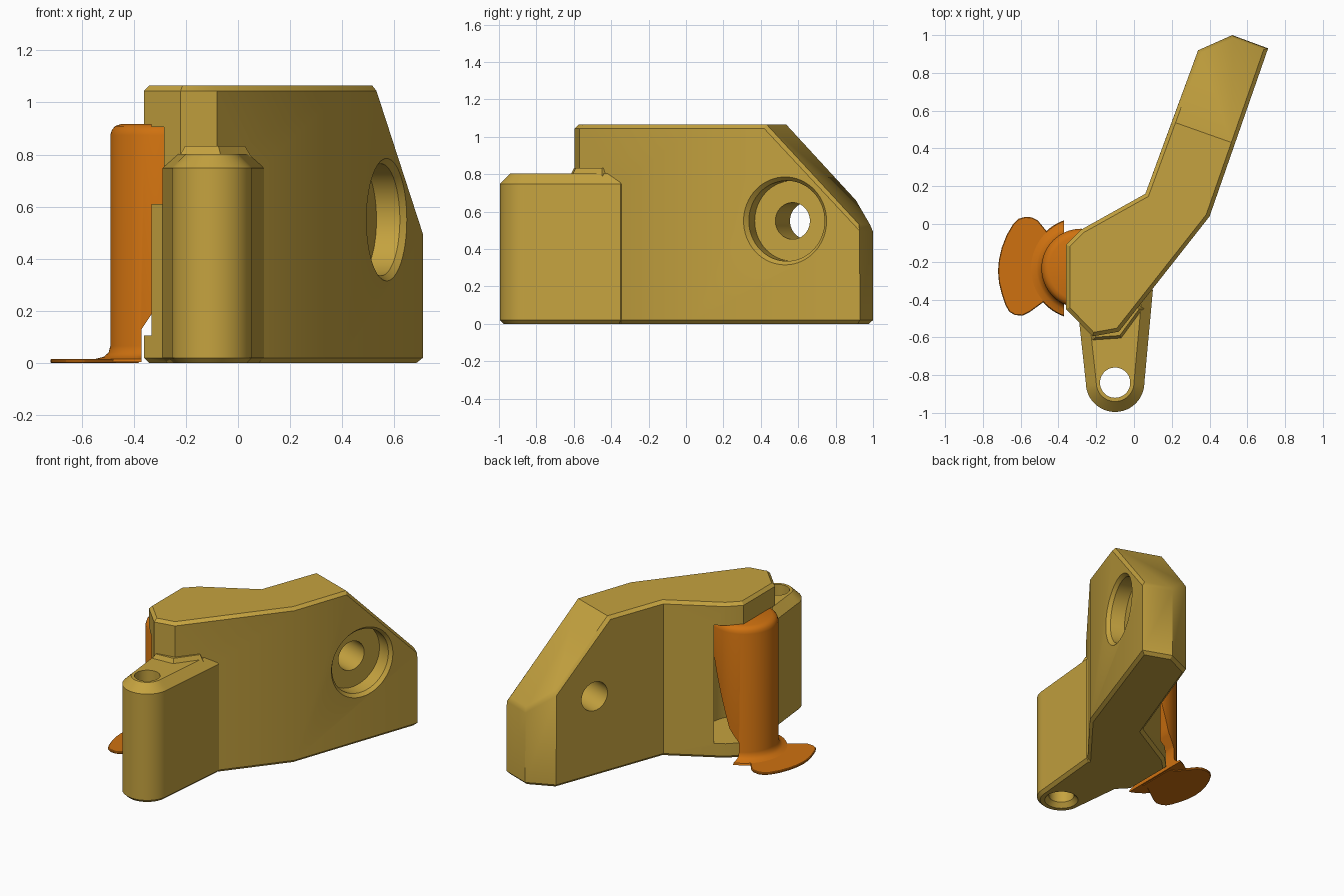
import bpy, bmesh, math
from mathutils import Matrix, Vector

if "Cube" in bpy.data.objects:
    bpy.data.objects.remove(bpy.data.objects["Cube"])


def material(name, rgb):
    m = bpy.data.materials.new(name)
    m.diffuse_color = (*rgb, 1)
    m.use_nodes = True
    m.node_tree.nodes["Principled BSDF"].inputs["Base Color"].default_value = m.diffuse_color
    return m


GOLD = material("ochre_plastic", (0.56, 0.365, 0.05))
ORANGE = material("orange_plastic", (0.62, 0.165, 0.005))


def finish(bm, name, mat):
    bmesh.ops.recalc_face_normals(bm, faces=bm.faces)
    me = bpy.data.meshes.new(name)
    bm.to_mesh(me)
    bm.free()
    me.materials.append(mat)
    ob = bpy.data.objects.new(name, me)
    bpy.context.collection.objects.link(ob)
    return ob


def loft(rings, name, mat, matrix=Matrix()):
    """Skin equal-length rings of points and cap both ends."""
    bm = bmesh.new()
    vs = [[bm.verts.new(matrix @ Vector(p)) for p in ring] for ring in rings]
    n = len(vs[0])
    for a, b in zip(vs, vs[1:]):
        for i in range(n):
            j = (i + 1) % n
            bm.faces.new((a[i], a[j], b[j], b[i]))
    bm.faces.new(vs[0][::-1])
    bm.faces.new(vs[-1])
    return finish(bm, name, mat)


def inset(pts, d):
    """Mitred inward offset of a counter-clockwise outline."""
    out = []
    for i, p in enumerate(pts):
        p, a, b = Vector(p), Vector(pts[i - 1]), Vector(pts[(i + 1) % len(pts)])
        e, f = (p - a).normalized(), (b - p).normalized()
        m, k = Vector((-e.y, e.x)), Vector((-f.y, f.x))
        out.append(p + (m + k) * d / (1 + m.dot(k)))
    return out


def prism(pts, levels, name, mat, matrix=Matrix()):
    """levels: (z, inset) pairs from bottom to top."""
    return loft([[(p[0], p[1], z) for p in inset(pts, d)] for z, d in levels],
                name, mat, matrix)


def lathe(profile, name, mat, matrix=Matrix(), n=64):
    ang = [2 * math.pi * i / n for i in range(n)]
    return loft([[(r * math.cos(a), r * math.sin(a), z) for a in ang]
                 for r, z in profile], name, mat, matrix)


def boolean(ob, other, op):
    mod = ob.modifiers.new(op.lower(), 'BOOLEAN')
    mod.operation, mod.solver, mod.object = op, 'EXACT', other
    bpy.context.view_layer.objects.active = ob
    bpy.ops.object.modifier_apply(modifier=mod.name)
    bpy.data.objects.remove(other)


def smooth(ob, angle=30):
    bpy.ops.object.select_all(action='DESELECT')
    ob.select_set(True)
    bpy.context.view_layer.objects.active = ob
    bpy.ops.object.shade_smooth_by_angle(angle=math.radians(angle))


# bracket: bent outline, sloped end, thin chamfer round the upright sides
outline = [(-.36, -.45), (-.22, -.595), (-.08, -.57), (.40, .04), (.71, .93),
           (.52, 1.0), (.34, .92), (.06, .16), (-.28, -.03), (-.36, -.11)]
body = prism(outline, [(0, 0), (1.065, 0)], "bracket_body", GOLD)
bm = bmesh.new()
bm.from_mesh(body.data)
cut = bmesh.ops.bisect_plane(bm, geom=bm.verts[:] + bm.edges[:] + bm.faces[:],
                             plane_co=(.52, .43, 1.065),
                             plane_no=(.334, .943, .98), clear_outer=True)
bmesh.ops.holes_fill(bm, edges=[e for e in bm.edges if e.is_boundary], sides=0)
bmesh.ops.recalc_face_normals(bm, faces=bm.faces)
rim = [e for e in bm.edges
       if sum(abs(f.normal.z) < .1 for f in e.link_faces) == 1]
bmesh.ops.bevel(bm, geom=rim, offset=.02, segments=1, affect='EDGES')
bm.to_mesh(body.data)
bm.free()

# lug with a round nose
nose = [(-.10 + .155 * math.cos(a), -.84 + .155 * math.sin(a))
        for a in [math.pi * (1 + i / 24) for i in range(25)]]
lug = prism(nose + [(.10, -.35), (.03, -.28), (-.2, -.35), (-.29, -.52)],
            [(0, .02), (.02, 0), (.748, 0), (.803, .055)], "lug", GOLD)
boolean(body, lug, 'UNION')

# small step where the lug meets the bracket
step = prism([(-.215, -.61), (-.07, -.60), (.04, -.45), (.0, -.40), (-.2, -.45)],
             [(.79, -.01), (.832, .01)], "step", GOLD)
boolean(body, step, 'UNION')

# lug pin hole, countersunk below
boolean(body, lathe([(.115, -.01), (.08, .03), (.08, 1)], "pin_hole", GOLD,
                    Matrix.Translation((-.10, -.84, 0))), 'DIFFERENCE')

# counterbored hole across the arm
axis = Vector((.943, -.334, 0))
place = (Matrix.Translation((.573, .53, .55))
         @ axis.to_track_quat('Z', 'Y').to_matrix().to_4x4())
boolean(body, lathe([(.098, -.6), (.098, -.12), (.215, -.12), (.215, -.025),
                     (.237, 0), (.237, .1)], "arm_hole", GOLD, place),
        'DIFFERENCE')

# pocket for the lever
pivot = Vector((-.28, -.235, 0))
for centre, r, z0, z1 in [((-.28, -.235, 0), .25, .105, .915),
                          ((-.30, -.28, 0), .25, .61, .905)]:
    boolean(body, lathe([(r, z0), (r, z1)], "pocket", GOLD,
                        Matrix.Translation(centre)), 'DIFFERENCE')
smooth(body)

# lever: rounded barrel flaring into its foot, tapered on the inner side
lever = lathe([(.27, .004), (.265, .016), (.235, .024), (.217, .04), (.21, .065),
               (.21, .875), (.204, .895), (.192, .909), (.17, .917)],
              "lever", ORANGE, Matrix.Translation(pivot))
taper = prism([(-.8, -.1), (-.37, -.1), (-.37, .13), (-.31, .22), (-.18, .66),
               (0, .70), (0, 1.2), (-.8, 1.2)], [(-1, 0), (1, 0)], "taper",
              ORANGE, Matrix.Rotation(math.pi / 2, 4, 'X'))
boolean(lever, taper, 'INTERSECT')
smooth(lever, 35)

# thumb plate: fan shape at the foot of the lever
fan = [(-.51, .02), (-.54, .035), (-.575, .038), (-.61, .028), (-.64, 0),
       (-.675, -.06), (-.70, -.125), (-.715, -.19), (-.72, -.25), (-.715, -.31),
       (-.70, -.37), (-.68, -.43), (-.66, -.465), (-.63, -.482), (-.59, -.485),
       (-.55, -.465), (-.42, -.37), (-.38, -.37), (-.38, -.10), (-.42, -.09)]
plate = prism(fan, [(0, .003), (.004, 0), (.012, 0), (.016, .004)],
              "thumb_plate", ORANGE)
smooth(plate)
